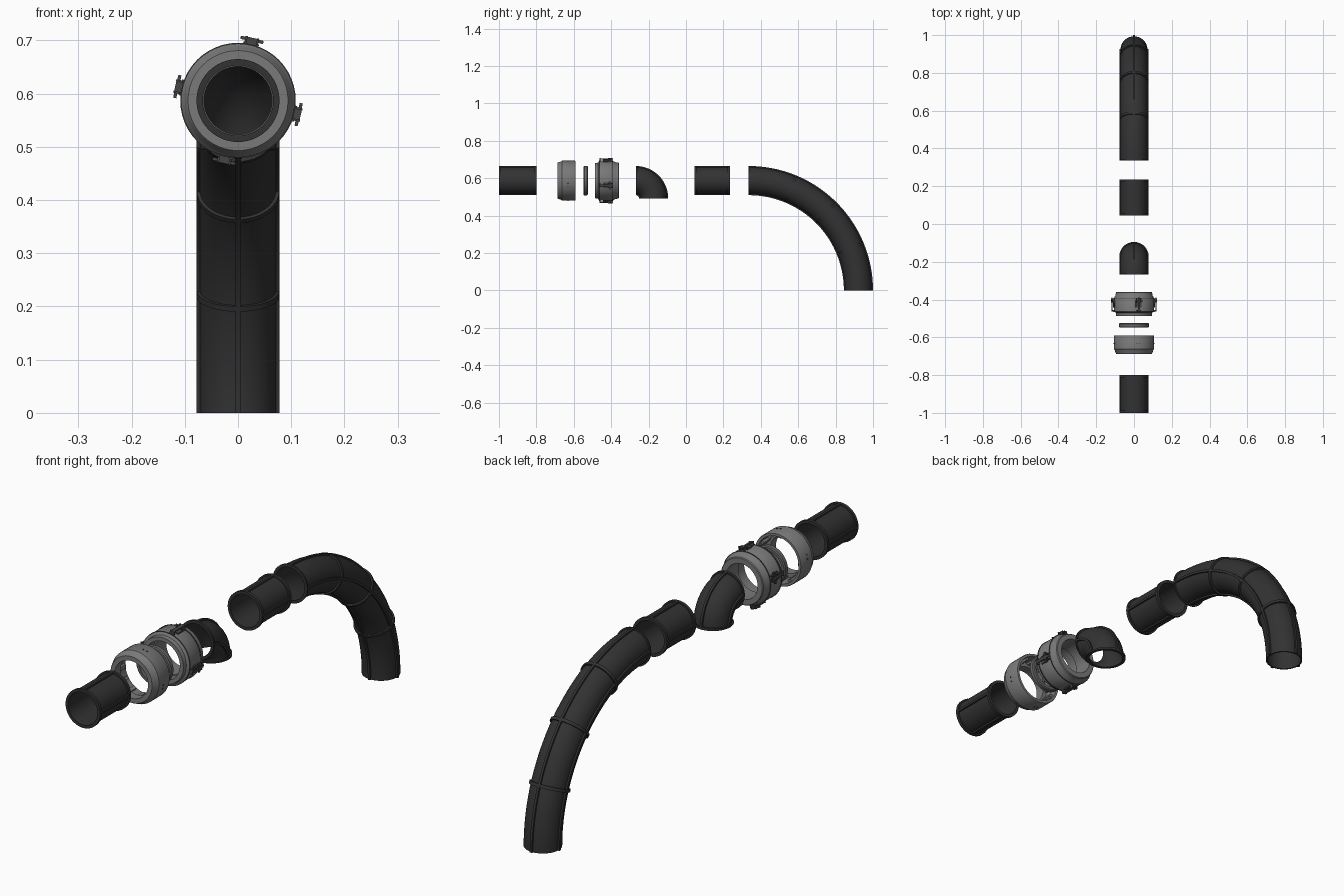
import bpy, bmesh, math
from mathutils import Vector, Matrix

if "Cube" in bpy.data.objects:
    bpy.data.objects.remove(bpy.data.objects["Cube"])

CZ = 0.587          # height of the pipe axis
SEG = 48


def material(name, v):
    m = bpy.data.materials.new(name)
    m.diffuse_color = (v[0], v[1], v[2], 1)
    m.use_nodes = True
    m.node_tree.nodes["Principled BSDF"].inputs["Base Color"].default_value = m.diffuse_color
    return m


PIPE = material("dark pipe", (0.032, 0.032, 0.033))
GREY = material("grey coupling", (0.19, 0.195, 0.19))
SEAL = material("seal grey", (0.13, 0.135, 0.13))
METAL = material("dark latch metal", (0.06, 0.06, 0.062))


def finish(name, bm, mat):
    bmesh.ops.recalc_face_normals(bm, faces=bm.faces)
    me = bpy.data.meshes.new(name)
    bm.to_mesh(me)
    bm.free()
    me.materials.append(mat)
    ob = bpy.data.objects.new(name, me)
    bpy.context.collection.objects.link(ob)
    bpy.ops.object.select_all(action='DESELECT')
    ob.select_set(True)
    bpy.context.view_layer.objects.active = ob
    bpy.ops.object.shade_smooth_by_angle(angle=math.radians(35))
    return ob


def straight(y):
    """Frame (centre, outward normal) on the straight axis."""
    return Vector((0, y, CZ)), Vector((0, 0, 1))


def arc(y0, z0, radius):
    """Frame function along a quarter bend from horizontal to pointing down."""
    def f(a):
        n = Vector((0, math.sin(a), math.cos(a)))
        return Vector((0, y0, z0)) + n * radius, n
    return f


def loft(bm, stations):
    """Closed band of circles: stations = [(frame, r)], last joins first."""
    rings = []
    for (c, n), r in stations:
        rings.append([bm.verts.new(c + Vector((1, 0, 0)) * (r * math.cos(t)) + n * (r * math.sin(t)))
                      for t in (2 * math.pi * i / SEG for i in range(SEG))])
    for k, a in enumerate(rings):
        b = rings[(k + 1) % len(rings)]
        for i in range(SEG):
            j = (i + 1) % SEG
            bm.faces.new((a[i], a[j], b[j], b[i]))


def tube(bm, frames, rin, rout):
    loft(bm, [(f, rout) for f in frames] + [(f, rin) for f in reversed(frames)])


def ribs(bm, frames, r0, r1, w):
    """Four lengthwise ribs: top, bottom, left, right."""
    for k in range(4):
        ca, sa = round(math.cos(k * math.pi / 2)), round(math.sin(k * math.pi / 2))
        rows = []
        for c, n in frames:
            row = []
            for rad, t in ((r0, -w), (r1, -w), (r1, w), (r0, w)):
                u, v = rad * ca - t * sa, rad * sa + t * ca
                row.append(bm.verts.new(c + Vector((u, 0, 0)) + n * v))
            rows.append(row)
        for a, b in zip(rows, rows[1:]):
            for i in range(4):
                bm.faces.new((a[i], a[(i + 1) % 4], b[(i + 1) % 4], b[i]))
        bm.faces.new(rows[0])
        bm.faces.new(rows[-1])


def pipe(name, frame, s0, s1, steps, collars, cw):
    bm = bmesh.new()
    frames = [frame(s0 + (s1 - s0) * i / steps) for i in range(steps + 1)]
    tube(bm, frames, 0.066, 0.0715)
    ribs(bm, frames, 0.069, 0.078, 0.005)
    for s in collars:
        a, b = max(s0, s - cw), min(s1, s + cw)
        tube(bm, [frame(a), frame(b)], 0.068, 0.078)
    return finish(name, bm, PIPE)


# pipes: two straight lengths, a tight elbow and a long sweeping bend
pipe("front_pipe", straight, -1.0, -0.80, 1, (-1.0, -0.80), 0.012)
pipe("middle_pipe", straight, 0.045, 0.235, 1, (0.045, 0.235), 0.012)
pipe("short_elbow", arc(-0.268, 0.492, 0.095), 0, math.pi / 2, 16, (0, math.pi / 2), 0.06)
pipe("long_bend", arc(0.335, 0.0, CZ), 0, math.pi / 2, 40,
     [math.pi / 8 * k for k in range(4)], 0.010)


def box(bm, size, pos, angle):
    """Box in (tangent, y, radial) coordinates, turned round the pipe axis."""
    m = (Matrix.Translation((0, 0, CZ)) @ Matrix.Rotation(math.pi / 2 - angle, 4, 'Y')
         @ Matrix.Translation(pos) @ Matrix.Diagonal((*size, 1)))
    bmesh.ops.create_cube(bm, size=1, matrix=m)


def lathe(name, profile, mat, extra=None):
    bm = bmesh.new()
    loft(bm, [(straight(y), r) for y, r in profile])
    if extra:
        extra(bm)
    return finish(name, bm, mat)


LATCHES = [math.radians(77 + 90 * k) for k in range(4)]


# socket half of the coupling: a cup open to the rear with inner lugs
def lugs(bm):
    for k in range(12):
        box(bm, (0.014, 0.045, 0.012), (0, -0.625, 0.09), math.pi / 6 * k)


lathe("coupling_socket", [(-0.688, 0.076), (-0.688, 0.094), (-0.682, 0.098), (-0.668, 0.102),
                          (-0.662, 0.107), (-0.594, 0.107), (-0.590, 0.105), (-0.590, 0.095),
                          (-0.650, 0.093), (-0.650, 0.076)], GREY, lugs)

# seal ring between the halves
lathe("seal_ring", [(-0.548, 0.064), (-0.548, 0.075), (-0.544, 0.079), (-0.529, 0.079),
                    (-0.525, 0.075), (-0.525, 0.064)], SEAL)

# latched half of the coupling
lathe("coupling_body", [(-0.486, 0.078), (-0.486, 0.094), (-0.470, 0.096), (-0.464, 0.107),
                        (-0.392, 0.107), (-0.378, 0.098), (-0.362, 0.096), (-0.359, 0.093),
                        (-0.359, 0.072), (-0.440, 0.072), (-0.440, 0.078)], GREY)
bm = bmesh.new()
for y in (-0.463, -0.393):
    tube(bm, [straight(y - 0.002), straight(y + 0.002)], 0.1, 0.1085)
finish("body_bands", bm, METAL)

# four latches: base plate, cheeks, lever, hinge pin and hook
bm = bmesh.new()
for a in LATCHES:
    box(bm, (0.030, 0.035, 0.006), (0, -0.425, 0.108), a)
    for s in (-1, 1):
        box(bm, (0.004, 0.022, 0.014), (s * 0.011, -0.405, 0.115), a)
    box(bm, (0.012, 0.072, 0.004), (0, -0.425, 0.119), a)
    box(bm, (0.044, 0.007, 0.006), (0, -0.408, 0.117), a)
    box(bm, (0.020, 0.006, 0.014), (0, -0.459, 0.114), a)
finish("latches", bm, METAL)

# catch pins on the socket
bm = bmesh.new()
for a in LATCHES:
    for s in (-1, 1):
        box(bm, (0.005, 0.005, 0.004), (s * 0.008, -0.632, 0.1065), a)
finish("catch_pins", bm, METAL)
